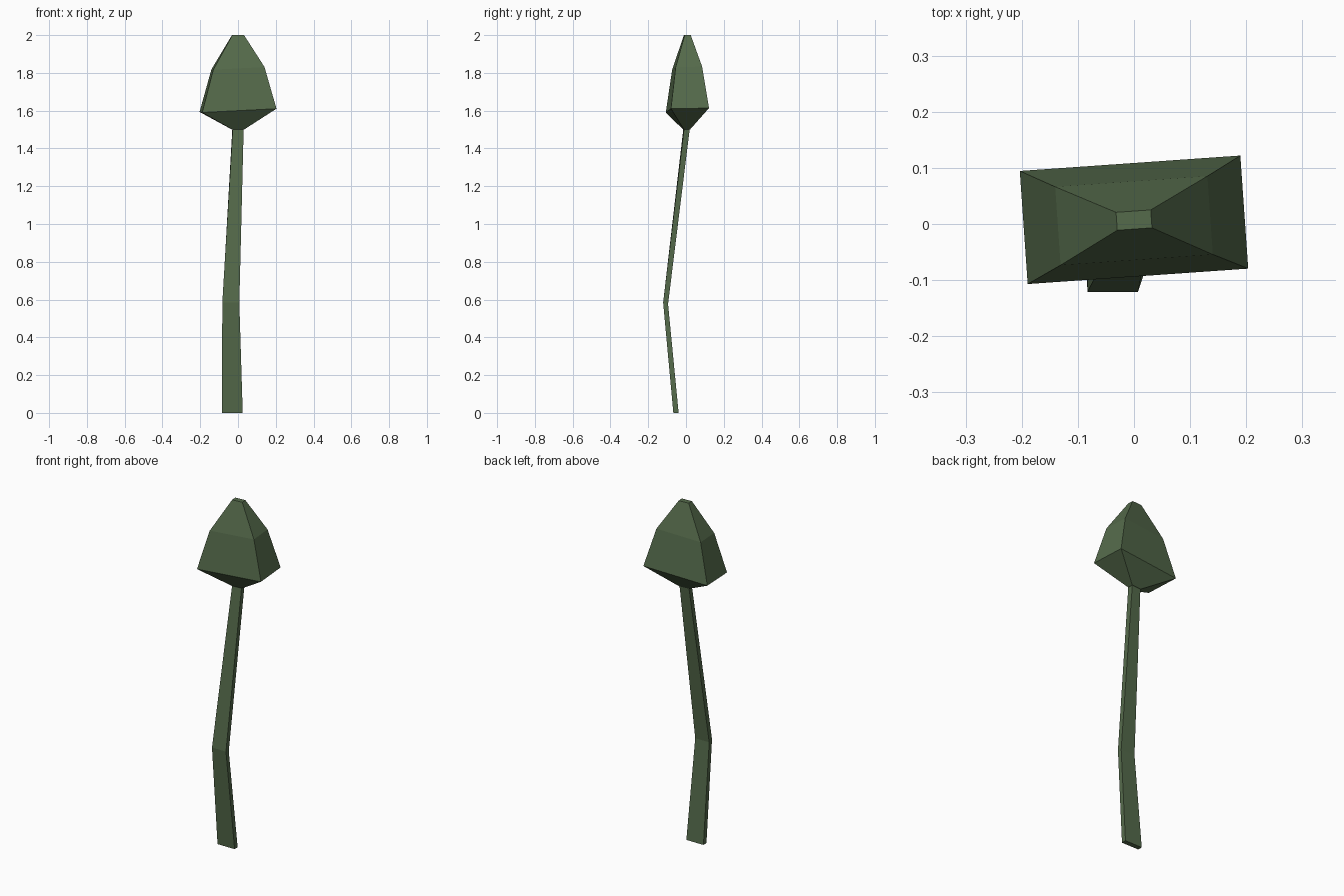
import bpy, bmesh
from math import radians
from mathutils import Matrix, Vector

if "Cube" in bpy.data.objects:
    bpy.data.objects.remove(bpy.data.objects["Cube"])

green = bpy.data.materials.new("leaf_green")
green.diffuse_color = (0.09, 0.145, 0.07, 1)
green.use_nodes = True
green.node_tree.nodes["Principled BSDF"].inputs["Base Color"].default_value = green.diffuse_color


def ring(cx, cy, z, hx, hy, turn=0, slope_x=0, slope_y=0):
    """Four corners of a rectangle, turned about z and slightly tilted."""
    rot = Matrix.Rotation(radians(turn), 3, 'Z')
    pts = []
    for sx, sy in ((-1, -1), (1, -1), (1, 1), (-1, 1)):
        p = rot @ Vector((sx * hx, sy * hy, 0))
        pts.append((cx + p.x, cy + p.y, z + p.x * slope_x + p.y * slope_y))
    return pts


def loft(name, rings):
    """Skin a stack of four-sided rings and cap both ends."""
    bm = bmesh.new()
    loops = [[bm.verts.new(p) for p in r] for r in rings]
    for a, b in zip(loops, loops[1:]):
        for i in range(4):
            j = (i + 1) % 4
            bm.faces.new((a[i], a[j], b[j], b[i]))
    bm.faces.new(loops[0][::-1])
    bm.faces.new(loops[-1])
    bmesh.ops.recalc_face_normals(bm, faces=bm.faces)
    mesh = bpy.data.meshes.new(name)
    bm.to_mesh(mesh)
    bm.free()
    mesh.materials.append(green)
    obj = bpy.data.objects.new(name, mesh)
    bpy.context.collection.objects.link(obj)
    return obj


# Bent, tapering stem
loft("stem", [
    ring(-0.03, -0.053, 0.0, 0.055, 0.014),
    ring(-0.038, -0.108, 0.58, 0.045, 0.013, slope_y=-0.3),
    ring(0.0, 0.003, 1.505, 0.029, 0.015, turn=4),
])

# Closed bud: narrow base, wide shoulder, tapering to a blunt tip
loft("bud", [
    ring(0.0, 0.003, 1.5, 0.031, 0.016, turn=4),
    ring(0.0, 0.0075, 1.602, 0.197, 0.101, 4, 0.05, 0.02),
    ring(0.0, 0.006, 1.825, 0.136, 0.07, 4, 0.05, 0.02),
    ring(0.0, 0.007, 2.0, 0.031, 0.016, turn=4),
])
